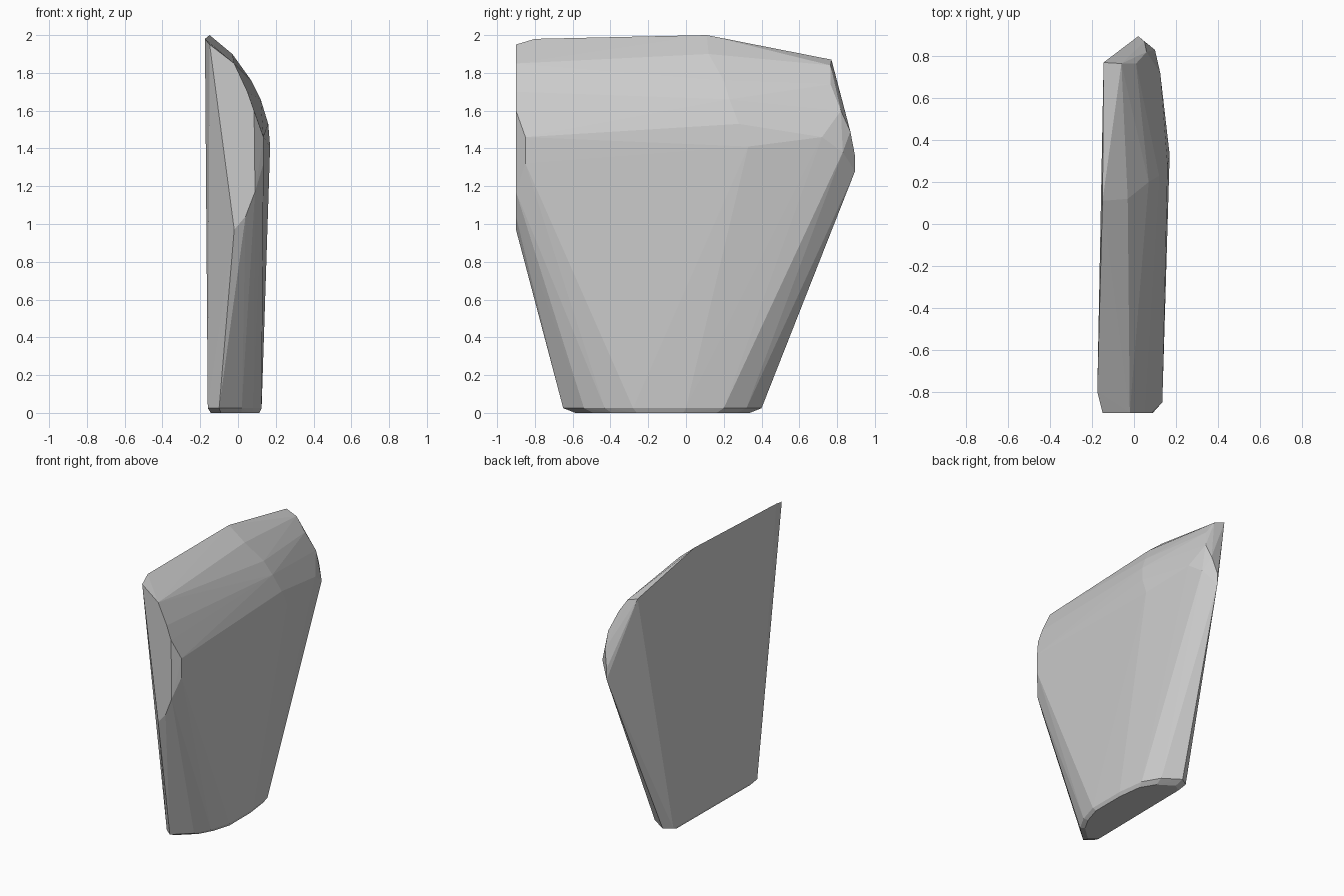
import bpy
import bmesh

# Remove the default cube only
default_cube = bpy.data.objects.get("Cube")
if default_cube:
    bpy.data.objects.remove(default_cube, do_unlink=True)


def flat_material(name, colour):
    material = bpy.data.materials.new(name)
    material.use_nodes = True
    material.diffuse_color = colour
    shader = material.node_tree.nodes["Principled BSDF"]
    shader.inputs["Base Color"].default_value = colour
    return material


def convex_block(name, outlines, material):
    """Wrap a set of outlines in one faceted convex solid."""
    bm = bmesh.new()
    for outline in outlines:
        for point in outline:
            bm.verts.new(point)
    result = bmesh.ops.convex_hull(bm, input=bm.verts[:])
    loose = {v for v in result["geom_interior"] + result["geom_unused"]
             if isinstance(v, bmesh.types.BMVert) and v.is_valid}
    if loose:
        bmesh.ops.delete(bm, geom=list(loose), context="VERTS")
    bmesh.ops.recalc_face_normals(bm, faces=bm.faces[:])
    mesh = bpy.data.meshes.new(name)
    bm.to_mesh(mesh)
    bm.free()
    mesh.materials.append(material)
    block = bpy.data.objects.new(name, mesh)
    bpy.context.collection.objects.link(block)
    return block


# Thin top ridge, along the flat side
ridge = [(-.15, -.9, 1.95), (-.175, -.8, 1.98),
         (-.15, .11, 2), (-.145, .77, 1.87)]

# Rounded front end, cut off flat
front_end = [(x, -.9, z) for x, z in (
    (-.02, .97), (.04, 1.04), (.09, 1.17), (.085, 1.6),
    (.05, 1.7), (-.02, 1.85))]
front_end += [(.135, -.85, z) for z in (1.32, 1.46)]

# Crown of the bulging side, from its widest point up to the ridge
crown = [(.17, .33, 1.41), (.16, .28, 1.53), (.12, .23, 1.66),
         (.07, .2, 1.76), (-.03, .12, 1.9)]

# Rounded back end
back_end = [(-.06, .765, 1.84), (.01, .765, 1.74), (.06, .82, 1.6),
            (.125, .72, 1.46), (.05, .87, 1.49), (.1, .83, 1.38),
            (.02, .895, 1.36), (.02, .895, 1.28)]

# Half-round foot: a small rim above a slightly inset sole
foot_outline = [(-.16, -.6), (-.1, -.65), (.02, -.54), (.08, -.43),
                (.125, -.28), (.125, 0), (.1, .2), (.03, .32),
                (-.09, .4), (-.15, .36)]
rim = [(x, y, .025) for x, y in foot_outline]
sole = [(x * .9, -.12 + (y + .12) * .88, 0) for x, y in foot_outline]

grey = flat_material("plain grey", (.6, .6, .6, 1))
convex_block("faceted_block", [ridge, front_end, crown, back_end, rim, sole],
             grey)
